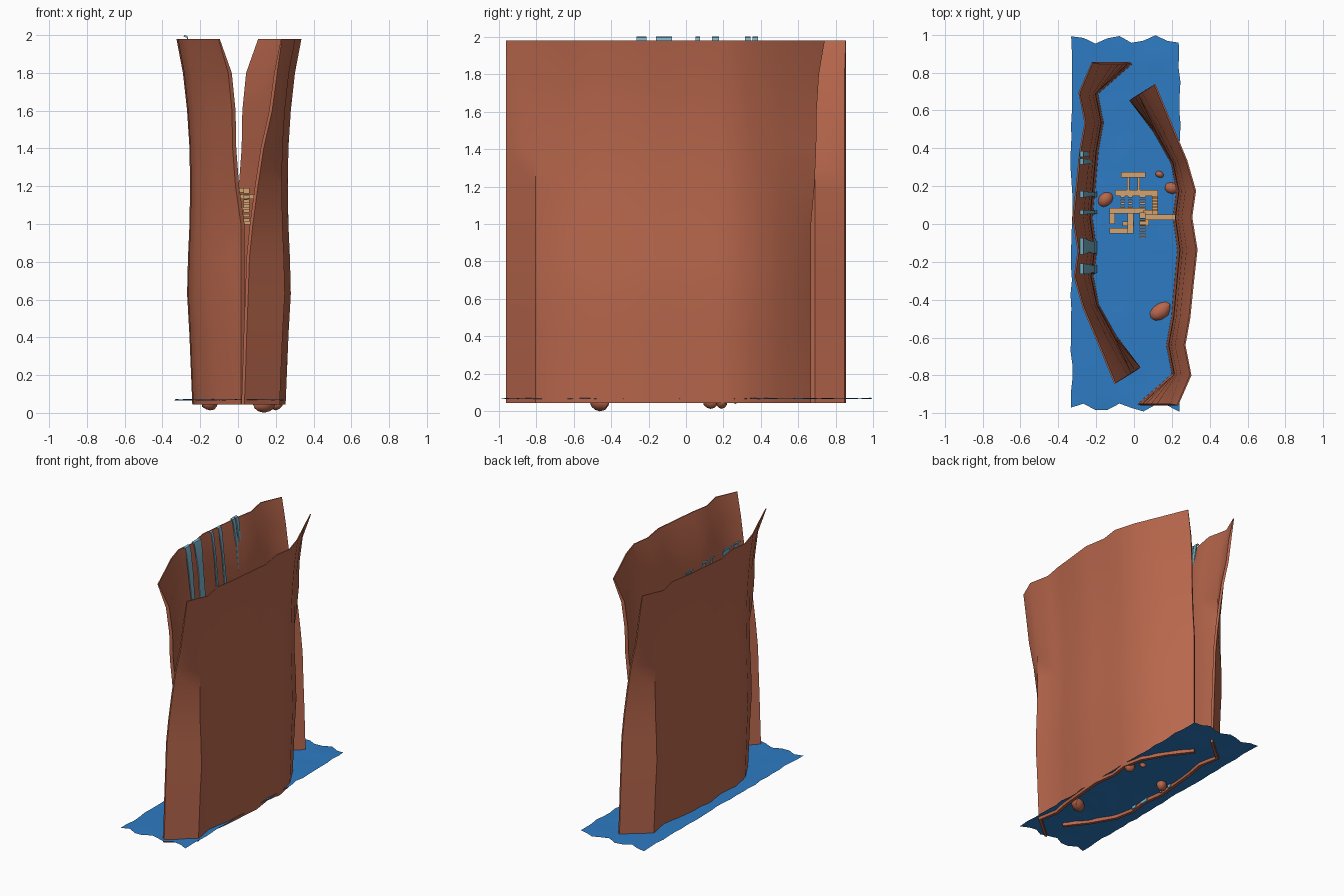
import bpy, bmesh, math, random
from mathutils import Vector, Matrix

if "Cube" in bpy.data.objects:
    bpy.data.objects.remove(bpy.data.objects["Cube"])

random.seed(4)


def material(name, rgb):
    m = bpy.data.materials.new(name)
    m.diffuse_color = (*rgb, 1)
    m.use_nodes = True
    m.node_tree.nodes["Principled BSDF"].inputs["Base Color"].default_value = m.diffuse_color
    return m


ROCK = material("red rock", (0.48, 0.135, 0.072))
WATER = material("river blue", (0.027, 0.2, 0.55))
FALLS = material("waterfall pale blue", (0.2, 0.46, 0.6))
WOOD = material("tan wood", (0.65, 0.37, 0.17))


def finish(name, bm, mat, smooth=None):
    bmesh.ops.recalc_face_normals(bm, faces=bm.faces)
    me = bpy.data.meshes.new(name)
    bm.to_mesh(me)
    bm.free()
    me.materials.append(mat)
    ob = bpy.data.objects.new(name, me)
    bpy.context.collection.objects.link(ob)
    if smooth:
        bpy.ops.object.select_all(action='DESELECT')
        ob.select_set(True)
        bpy.context.view_layer.objects.active = ob
        bpy.ops.object.shade_smooth_by_angle(angle=math.radians(smooth))
    return ob


# ---- canyon walls: plan points at the foot and at the rim, blended by height
FOOT_RIM = [
    (-.016, .855, -.220, .855), (-.200, .693, -.290, .693),
    (-.172, .535, -.258, .535), (-.198, .39, -.284, .39),
    (-.214, .21, -.302, .21), (-.230, .03, -.322, .03),
    (-.207, -.14, -.294, -.14), (-.225, -.28, -.314, -.28),
    (-.196, -.43, -.268, -.44), (-.100, -.60, -.188, -.63),
    (.025, -.765, -.100, -.843)]
HEIGHTS = [.045, .22, .42, .63, .82, 1.0, 1.2, 1.4, 1.6, 1.8, 1.98]
LEAN_BACK = [0, .03, .06, .1, .13, .22, .35, .5, .72, .85, 1]
LEAN_MID = [0, .08, .17, .3, .25, .16, .13, .16, .3, .54, 1]
LEAN_FRONT = [0, 0, 0, 0, 0, 0, .23, .35, .38, .54, 1]


def canyon_wall(name, turned):
    bm = bmesh.new()
    n, rows = len(FOOT_RIM), len(HEIGHTS)

    def point(i, k, side):
        lean = LEAN_BACK if i == 0 else LEAN_FRONT if i == n - 1 else LEAN_MID
        x0, y0, x1, y1 = FOOT_RIM[i]
        p = Vector((x0, y0)).lerp(Vector((x1, y1)), lean[k])
        a, b = FOOT_RIM[max(i - 1, 0)], FOOT_RIM[min(i + 1, n - 1)]
        d = Vector((b[0] - a[0], b[1] - a[1])).normalized()
        half = .012 if k < rows - 1 else .004      # thin rim
        p += Vector((-d.y, d.x)) * side * half
        if i in (0, n - 1):                        # straight end cuts
            p.y = max(min(p.y, .855), -.85)
        if turned:
            p = Vector((.01 - p.x, -.105 - p.y))
        return bm.verts.new((p.x, p.y, HEIGHTS[k]))

    # one closed ring per plan point, bridged to the next
    rings = [[point(i, k, 1) for k in range(rows)] +
             [point(i, k, -1) for k in reversed(range(rows))] for i in range(n)]
    m = 2 * rows
    for a, b in zip(rings, rings[1:]):
        for j in range(m):
            bm.faces.new((a[j], a[(j + 1) % m], b[(j + 1) % m], b[j]))
    for r in (rings[0], rings[-1]):
        for k in range(rows - 1):
            bm.faces.new((r[k], r[k + 1], r[m - 2 - k], r[m - 1 - k]))
    return finish(name, bm, ROCK, 40)


canyon_wall("left_canyon_wall", False)
canyon_wall("right_canyon_wall", True)

# ---- river sheet with wavy borders
bm = bmesh.new()
NX, NY = 9, 26
grid = []
for j in range(NY + 1):
    row = []
    for i in range(NX + 1):
        x = -.33 + .57 * i / NX
        y = -.97 + 1.945 * j / NY
        if i in (0, NX):
            x += random.uniform(-.006, .006)
        if j in (0, NY):
            y += .022 * math.sin(i * 1.9 + j)
        row.append(bm.verts.new((x, y, .069 + random.uniform(-.004, .004))))
    grid.append(row)
for j in range(NY):
    for i in range(NX):
        bm.faces.new((grid[j][i], grid[j][i + 1], grid[j + 1][i + 1], grid[j + 1][i]))
finish("river", bm, WATER, 40)

# ---- waterfalls: ribbons hooking over the rim of the left wall
for n, (y0, y1) in enumerate([(-.265, -.21), (-.16, -.075), (.05, .075),
                              (.14, .175), (.315, .345), (.355, .385)]):
    path = [(-.195 - .078 * f, z) for f, z in zip(LEAN_MID, HEIGHTS)]
    path[-1] = (-.258, 1.96)
    path += [(-.268, 1.995), (-.285, 2.0)]
    bm = bmesh.new()
    prev = None
    for k, (x, z) in enumerate(path):
        s = .2 * (y1 - y0)
        a = y0 + (random.uniform(0, s) if k < 10 else 0)
        b = y1 - (random.uniform(0, s) if k < 10 else 0)
        dx, dz = (.008, 0) if k < 11 else (.003, .008)
        ring = [bm.verts.new(c) for c in ((x, a, z), (x, b, z),
                                          (x - dx, b, z - dz), (x - dx, a, z - dz))]
        if prev:
            for j in range(4):
                bm.faces.new((prev[j], prev[(j + 1) % 4], ring[(j + 1) % 4], ring[j]))
        else:
            bm.faces.new(ring)
        prev = ring
    bm.faces.new(prev)
    finish(f"waterfall_{n + 1}", bm, FALLS, 40)

# ---- boulders in the river
for n, (x, y, z, rx, ry, rz, turn) in enumerate([
        (.14, -.46, .05, .07, .047, .05, .6), (-.15, .13, .056, .05, .038, .045, .7),
        (.2, .19, .055, .042, .034, .042, -.2), (.135, .262, .065, .024, .018, .025, -.4)]):
    bm = bmesh.new()
    bmesh.ops.create_icosphere(bm, subdivisions=2, radius=1)
    for v in bm.verts:
        v.co *= random.uniform(.92, 1.02)
    bm.transform(Matrix.Translation((x, y, z)) @ Matrix.Rotation(turn, 4, 'Z')
                 @ Matrix.Diagonal((rx, ry, rz, 1)))
    finish(f"boulder_{n + 1}", bm, ROCK, 35)


# ---- wooden walkways and ladders between the walls
def add_box(bm, x0, x1, y0, y1, z0, z1):
    mat = Matrix.Translation(((x0 + x1) / 2, (y0 + y1) / 2, (z0 + z1) / 2)) \
        @ Matrix.Diagonal((x1 - x0, y1 - y0, z1 - z0, 1))
    bmesh.ops.create_cube(bm, size=1, matrix=mat)


bm = bmesh.new()
for x0, x1, y0, y1, z in [
        (-.07, .06, .245, .275, 1.19), (-.10, .127, .147, .18, 1.155),
        (-.13, .06, .055, .085, 1.09), (.06, .22, .02, .05, 1.03),
        (-.035, -.003, -.05, .06, 1.08), (-.13, -.1, .0, .06, 1.08),
        (-.13, -.03, -.05, -.02, 1.04), (.095, .127, .05, .15, 1.02),
        (-.06, .0, -.01, .012, 1.06), (.03, .06, .03, .06, 1.19),
        (.03, .08, -.01, .02, 1.02), (.05, .1, .05, .075, 1.155)]:
    add_box(bm, x0, x1, y0, y1, z - .022, z)
finish("walkway_planks", bm, WOOD)


def ladder(name, x, ya, yb, za, zb, rungs, w=.03):
    bm = bmesh.new()
    for k in range(rungs):
        t = k / (rungs - 1)
        y, z = ya + (yb - ya) * t, za + (zb - za) * t
        add_box(bm, x - w / 2, x + w / 2, y - .004, y + .004, z - .009, z + .009)
    finish(name, bm, WOOD)


ladder("front_ladder", .045, -.07, .03, 1.02, 1.17, 7)
ladder("side_ladder", .11, .06, .15, 1.01, 1.14, 7)
ladder("middle_ladder", .045, .09, .145, 1.09, 1.14, 4)
ladder("left_ladder", -.06, .09, .145, 1.09, 1.14, 4, .025)
ladder("inner_ladder", -.02, .09, .145, 1.09, 1.14, 4, .025)

# thin beams joining the two back walkways
bm = bmesh.new()
for x in (-.03, .025):
    add_box(bm, x - .006, x + .006, .17, .25, 1.14, 1.155)
finish("walkway_beams", bm, WOOD)
